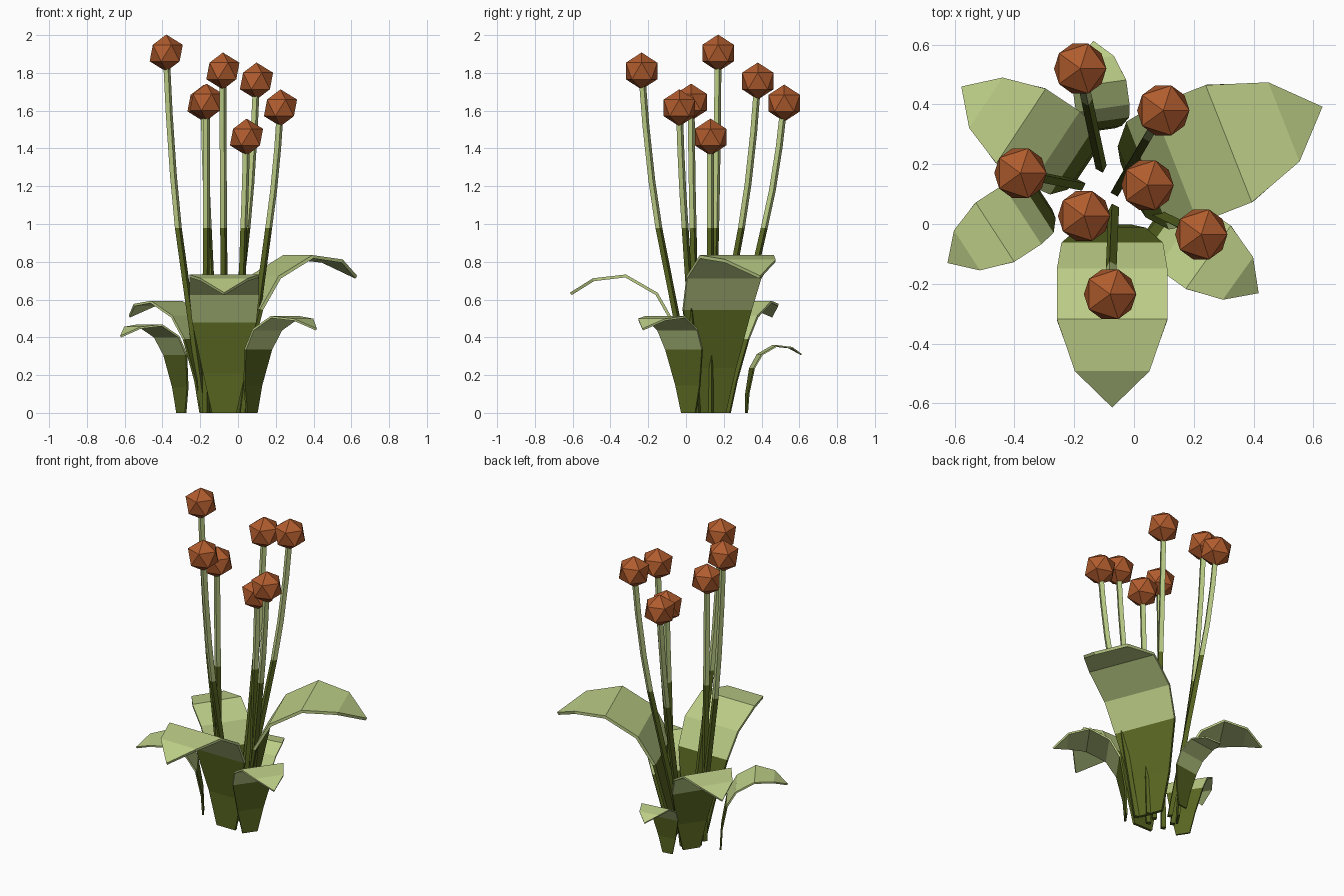
import bpy, bmesh, math
from mathutils import Vector

if "Cube" in bpy.data.objects:
    bpy.data.objects.remove(bpy.data.objects["Cube"])


def material(name, rgb):
    m = bpy.data.materials.new(name)
    m.diffuse_color = (*rgb, 1)
    m.use_nodes = True
    m.node_tree.nodes["Principled BSDF"].inputs["Base Color"].default_value = m.diffuse_color
    return m


LIGHT = material("light green", (0.50, 0.61, 0.24))
DARK = material("dark green", (0.098, 0.133, 0.015))
ORANGE = material("rust orange", (0.44, 0.107, 0.027))


def finish(bm, name, mats):
    bmesh.ops.recalc_face_normals(bm, faces=bm.faces)
    me = bpy.data.meshes.new(name)
    bm.to_mesh(me)
    bm.free()
    for m in mats:
        me.materials.append(m)
    ob = bpy.data.objects.new(name, me)
    bpy.context.collection.objects.link(ob)
    return ob


# Leaf profile: outward reach, height, half width (last one is the tip)
PROFILE = [(0, 0, .065), (.01, .21, .112), (.06, .48, .17), (.145, .63, .185),
           (.31, .725, .185), (.48, .705, .125), (.60, .63, 0)]


def leaf(name, base, azimuth, s):
    a = math.radians(azimuth)
    out = Vector((math.cos(a), math.sin(a), 0))
    side = Vector((-out.y, out.x, 0))
    up = Vector((0, 0, 1))
    t = 0.008 * s
    bm = bmesh.new()
    rings = []
    for i, (r, z, w) in enumerate(PROFILE):
        p = PROFILE[max(i - 1, 0)]
        n = PROFILE[min(i + 1, len(PROFILE) - 1)]
        # slab thickness runs across the bent profile
        norm = (out * -(n[1] - p[1]) + up * (n[0] - p[0])).normalized()
        if i == 0:
            norm = -out
        c = Vector((*base, 0)) + (out * r + up * z) * s
        sides = (1, -1) if w else (0,)
        rings.append([[bm.verts.new(c + side * w * s * k + norm * t * d) for k in sides]
                      for d in (1, -1)])
    for i, (p, q) in enumerate(zip(rings, rings[1:])):
        faces = []
        for d in (0, 1):                                  # top and underside
            faces.append(bm.faces.new(p[d] + q[d][::-1]))
        for k in (0, -1):                                 # long edges
            faces.append(bm.faces.new((p[0][k], p[1][k], q[1][k], q[0][k])))
        for f in faces:
            f.material_index = 1 if i < 2 else 0
    (a0, a1), (b0, b1) = rings[0]
    bm.faces.new((a0, a1, b1, b0)).material_index = 1
    finish(bm, name, [LIGHT, DARK])


def stem(name, base, top):
    b, t = Vector((*base, 0)), Vector(top)
    bm = bmesh.new()
    rings = []
    # bends upright toward the head; colour changes at a fixed height
    rest = t.z - 0.98
    for z, f in ((0, 0), (.98, .68), (.98 + rest * .3, .81), (.98 + rest * .65, .92), (t.z, 1)):
        c = b.lerp(t, f)
        rings.append([bm.verts.new((c.x + .019 * math.cos(k * math.pi / 2 + .3),
                                    c.y + .019 * math.sin(k * math.pi / 2 + .3), z))
                      for k in range(4)])
    for i, (p, q) in enumerate(zip(rings, rings[1:])):
        for k in range(4):
            j = (k + 1) % 4
            bm.faces.new((p[k], p[j], q[j], q[k])).material_index = 1 if i == 0 else 0
    bm.faces.new(rings[0][::-1]).material_index = 1
    bm.faces.new(rings[-1])
    finish(bm, name, [LIGHT, DARK])


def head(name, pos):
    bm = bmesh.new()
    bmesh.ops.create_icosphere(bm, subdivisions=1, radius=0.098)
    finish(bm, name, [ORANGE]).location = pos


# Leaves: base, direction, size
for n, (b, az, s) in enumerate([((-.073, -.01), -90, 1.0), ((-.01, .14), 21.5, 1.14),
                                ((-.17, .19), 146.5, .81), ((-.30, .08), 213, .64),
                                ((.073, .014), -35.5, .70), ((-.095, .32), 98, .49)]):
    leaf(f"leaf_{n + 1}", b, az, s)

# Flower stems and heads: base, head centre
for n, (b, h) in enumerate([((-.18, .13), (-.38, .17, 1.905)), ((-.068, .05), (-.08, -.235, 1.81)),
                            ((-.06, .11), (.098, .38, 1.757)), ((-.11, .19), (-.18, .52, 1.64)),
                            ((.03, .06), (.225, -.035, 1.615)), ((.0, .13), (.045, .13, 1.46)),
                            ((-.17, .06), (-.167, .027, 1.645))]):
    stem(f"stem_{n + 1}", b, h)
    head(f"flower_head_{n + 1}", h)
